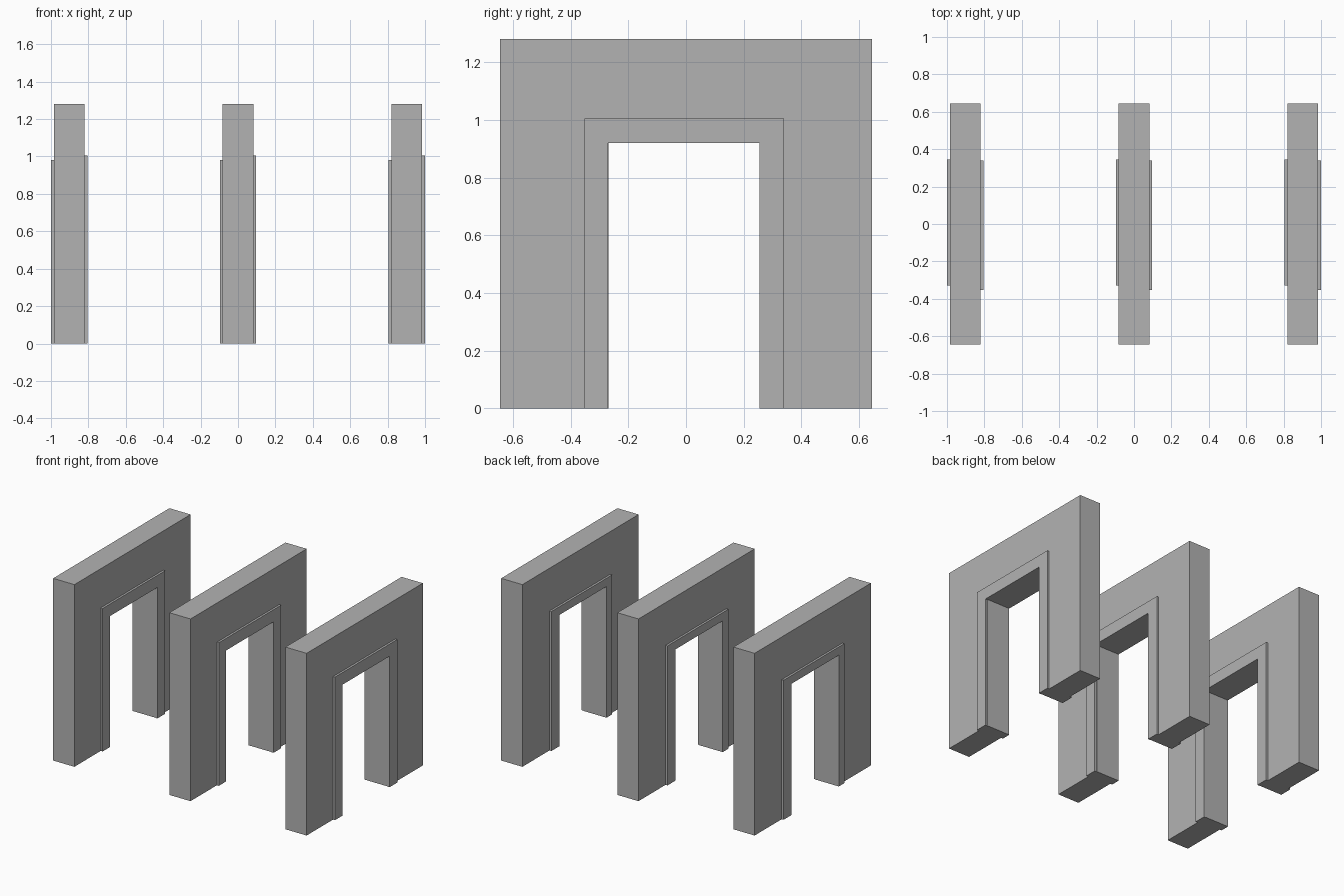
import bpy
import bmesh

cube = bpy.data.objects.get("Cube")
if cube:
    bpy.data.objects.remove(cube, do_unlink=True)

grey = bpy.data.materials.new("plaster grey")
grey.use_nodes = True
grey.diffuse_color = (0.45, 0.45, 0.45, 1)
grey.node_tree.nodes["Principled BSDF"].inputs["Base Color"].default_value = (0.45, 0.45, 0.45, 1)


def arch(name, x0, x1, outer, inner):
    """Extrude a door-shaped arch along x; outer and inner are (y0, y1, top)."""
    a0, a1, a_top = outer
    b0, b1, b_top = inner
    outline = [(a0, 0), (b0, 0), (b0, b_top), (b1, b_top),
               (b1, 0), (a1, 0), (a1, a_top), (a0, a_top)]
    bm = bmesh.new()
    face = bm.faces.new([bm.verts.new((x0, y, z)) for y, z in outline])
    ext = bmesh.ops.extrude_face_region(bm, geom=[face])
    moved = [g for g in ext["geom"] if isinstance(g, bmesh.types.BMVert)]
    bmesh.ops.translate(bm, verts=moved, vec=(x1 - x0, 0, 0))
    bmesh.ops.recalc_face_normals(bm, faces=bm.faces)
    mesh = bpy.data.meshes.new(name)
    bm.to_mesh(mesh)
    bm.free()
    mesh.materials.append(grey)
    obj = bpy.data.objects.new(name, mesh)
    bpy.context.collection.objects.link(obj)


HALF_WALL, HALF_TRIM, PITCH = 0.0825, 0.0975, 0.9025
opening = (-0.268, 0.257, 0.922)

# Three parallel walls, each with a doorway and a casing on both sides
for label, i in (("right", -1), ("middle", 0), ("left", 1)):
    x = i * PITCH
    arch(label + "_wall", x - HALF_WALL, x + HALF_WALL, (-0.645, 0.645, 1.28), opening)
    arch(label + "_wall_left_casing", x + HALF_WALL, x + HALF_TRIM,
         (-0.352, 0.34, 1.005), (-0.27, 0.255, 0.92))
    arch(label + "_wall_right_casing", x - HALF_TRIM, x - HALF_WALL,
         (-0.33, 0.345, 0.98), opening)
